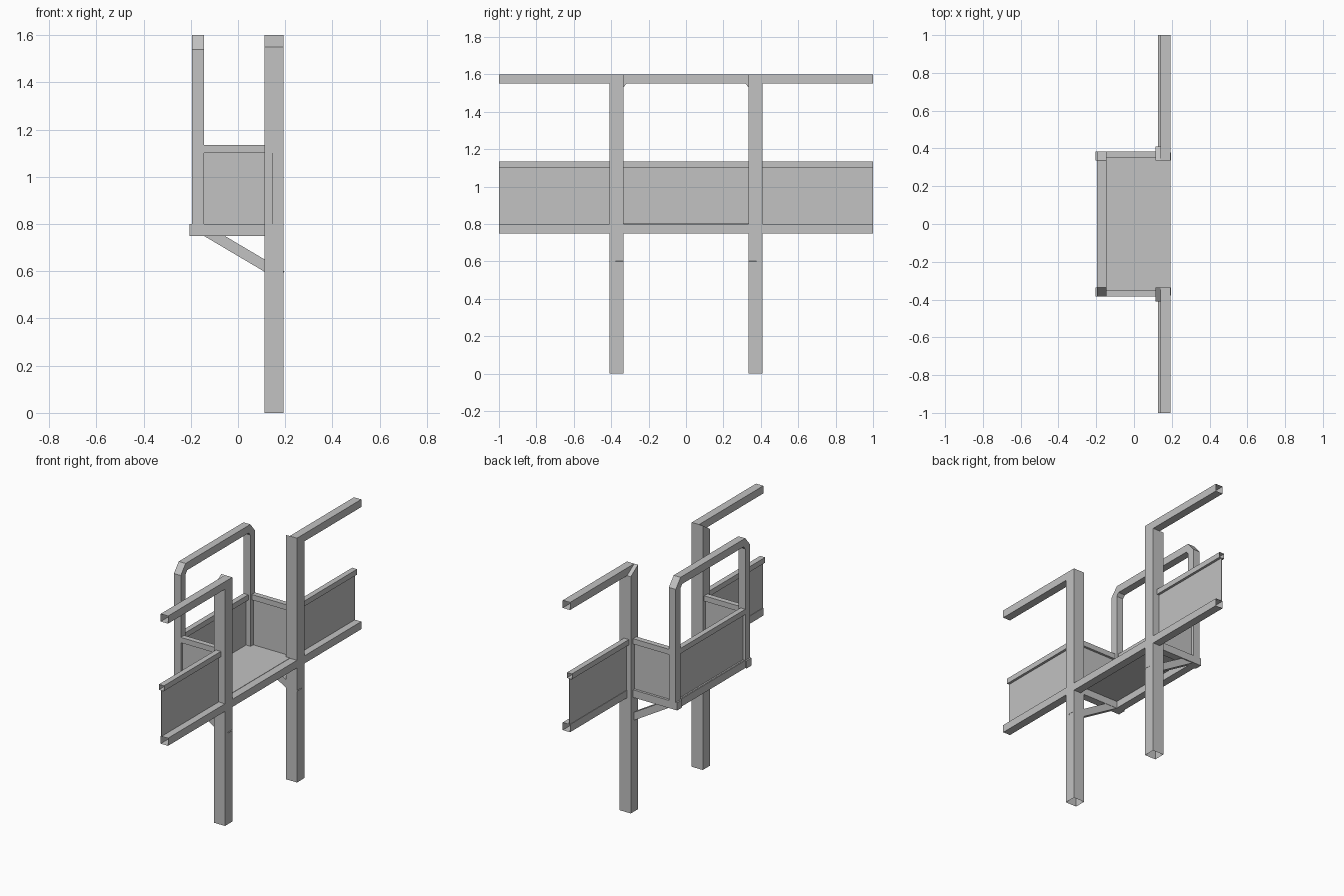
import bpy, bmesh
from mathutils import Vector

cube = bpy.data.objects.get("Cube")
if cube:
    bpy.data.objects.remove(cube)

grey = bpy.data.materials.new("steel grey")
grey.use_nodes = True
grey.diffuse_color = (0.54, 0.54, 0.54, 1)
grey.node_tree.nodes["Principled BSDF"].inputs["Base Color"].default_value = (0.54, 0.54, 0.54, 1)


def finish(name, bm):
    bmesh.ops.recalc_face_normals(bm, faces=bm.faces)
    mesh = bpy.data.meshes.new(name)
    bm.to_mesh(mesh)
    bm.free()
    mesh.materials.append(grey)
    obj = bpy.data.objects.new(name, mesh)
    bpy.context.collection.objects.link(obj)
    return obj


def box(name, x, y, z, open_dirs=(), shape=None):
    """Box between ranges; faces pointing along open_dirs are left off."""
    bm = bmesh.new()
    bmesh.ops.create_cube(bm, size=1)
    bmesh.ops.recalc_face_normals(bm, faces=bm.faces)
    gone = [f for f in bm.faces if any(f.normal.dot(Vector(d)) > 0.9 for d in open_dirs)]
    bmesh.ops.delete(bm, geom=gone, context='FACES_ONLY')
    for v in bm.verts:
        v.co = [r[0] + (c + 0.5) * (r[1] - r[0]) for r, c in zip((x, y, z), v.co)]
        if shape:
            shape(v.co)
    return finish(name, bm)


def span(s, a, b):
    return tuple(sorted((s * a, s * b)))


def extrude_strip(name, outer, inner, axis, a, b, open_ends=False):
    """Hollow band between two point rows, spanning a..b along axis 0 (x) or 1 (y)."""
    def place(p, t):
        return (t, p[0], p[1]) if axis == 0 else (p[0], t, p[1])
    bm = bmesh.new()
    rings = [[bm.verts.new(place(p, t)) for p, t in ((o, a), (o, b), (i, b), (i, a))]
             for o, i in zip(outer, inner)]
    for r, q in zip(rings, rings[1:]):
        for k in range(4):
            bm.faces.new((r[k], r[k - 1], q[k - 1], q[k]))
    if not open_ends:
        bm.faces.new(rings[0])
        bm.faces.new(rings[-1])
    return finish(name, bm)


TOP, RAIL_LOW = 1.6, 1.55
POST_IN, POST_OUT = 0.335, 0.41
POST_X, RAIL_X, MID_X = (0.113, 0.193), (0.14, 0.193), (0.127, 0.163)
BASE_Z, MID_Z, PANEL_Z = (0.75, 0.8), (1.1, 1.135), (0.8, 1.1)

for s, side in ((-1, "front"), (1, "back")):
    ends = ((0, s, 0), (0, -s, 0))

    # Main post with a mitred top
    def mitre_post(co):
        if co.z > 1 and abs(co.y) > 0.38:
            co.z = RAIL_LOW

    box(side + "_post", POST_X, span(s, POST_IN, POST_OUT), (0, TOP), [(0, 0, -1)], mitre_post)

    # Outer rails and infill panel
    def mitre_rail(co):
        if co.z > 1.58 and abs(co.y) < 0.5:
            co.y = s * POST_IN

    box(side + "_top_rail", RAIL_X, span(s, POST_OUT, 1), (RAIL_LOW, TOP), ends, mitre_rail)
    box(side + "_middle_rail", MID_X, span(s, POST_OUT, 1), MID_Z, ends)
    box(side + "_bottom_rail", RAIL_X, span(s, POST_OUT, 1), BASE_Z, ends)
    box(side + "_outer_panel", (0.143, 0.147), span(s, POST_OUT, 1), PANEL_Z)

    # Platform side: arm, rail, panel and diagonal brace
    box(side + "_platform_arm", (-0.205, POST_X[0]), span(s, POST_IN, 0.385), BASE_Z, [(1, 0, 0)])
    box(side + "_platform_side_rail", (-0.145, POST_X[0]), span(s, 0.35, 0.385), MID_Z)
    box(side + "_platform_side_panel", (-0.145, POST_X[0]), span(s, 0.365, 0.369), PANEL_Z)
    extrude_strip(side + "_brace", [(-0.126, 0.791), (0.197, 0.6)],
                  [(-0.15, 0.753), (0.173, 0.562)], 1, *span(s, 0.337, 0.378), open_ends=True)

# Bottom rails and floor of the platform
IN = (-POST_IN, POST_IN)
box("platform_front_rail", RAIL_X, IN, BASE_Z)
box("platform_rear_rail", (-0.195, -0.145), IN, BASE_Z)
box("platform_floor", (-0.19, 0.142), IN, (0.796, 0.802))

# Rear guard: looped handrail with clipped corners, middle rail and panel
outer = [(-0.385, 0.8), (-0.385, 1.54), (-0.335, TOP)]
inner = [(-0.335, 0.8), (-0.335, 1.53), (-0.318, RAIL_LOW)]
outer += [(-y, z) for y, z in reversed(outer)]
inner += [(-y, z) for y, z in reversed(inner)]
extrude_strip("rear_handrail_loop", outer, inner, 0, -0.195, -0.145)
box("rear_middle_rail", (-0.195, -0.16), IN, MID_Z)
box("rear_panel", (-0.18, -0.176), IN, PANEL_Z)
